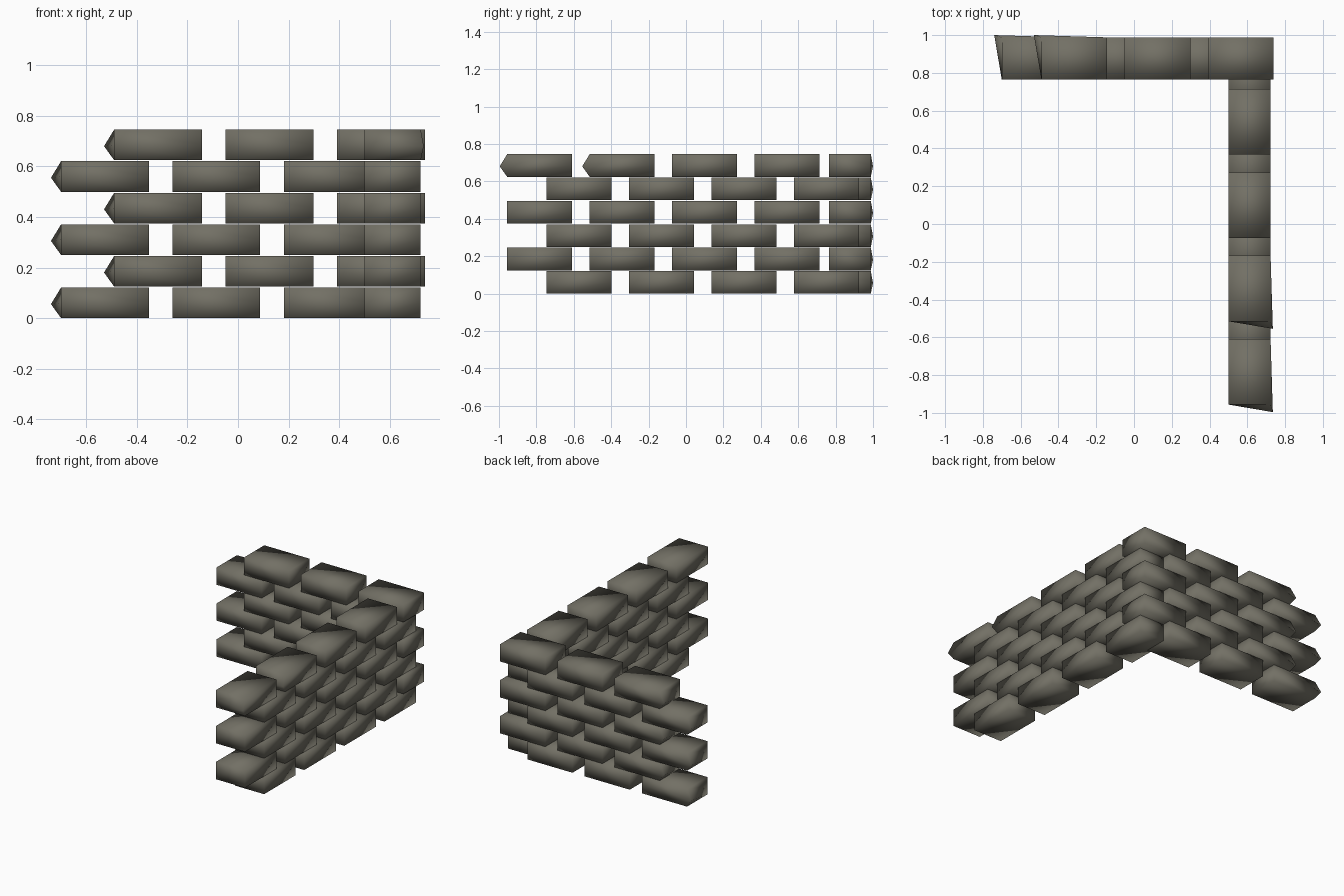
import bpy
import bmesh
from mathutils import Vector

cube = bpy.data.objects.get("Cube")
if cube:
    bpy.data.objects.remove(cube, do_unlink=True)

stone = bpy.data.materials.new("grey_brown_stone")
stone.use_nodes = True
colour = (0.17, 0.162, 0.13, 1)
stone.diffuse_color = colour
stone.node_tree.nodes["Principled BSDF"].inputs["Base Color"].default_value = colour

HEIGHT, PITCH, ROWS = 0.121, 0.125, 6
LENGTH, STEP = 0.347, 0.441


def brick(name, start, inner, outer, z, along_y, pointed):
    """Rounded-looking brick; a pointed one has its outer free corner drawn out."""
    bm = bmesh.new()
    bmesh.ops.create_cube(bm, size=1)
    size = Vector((LENGTH, outer - inner, HEIGHT))
    centre = Vector((start + LENGTH / 2, (inner + outer) / 2, z + HEIGHT / 2))
    # edge loop at mid height
    bmesh.ops.bisect_plane(bm, geom=bm.verts[:] + bm.edges[:] + bm.faces[:],
                           plane_co=(0, 0, 0), plane_no=(0, 0, 1))
    for v in bm.verts:
        tip = pointed and abs(v.co.z) < 0.1 and v.co.x < 0 and v.co.y > 0
        v.co = v.co * size + centre
        if tip:
            v.co += Vector((-0.04, 0.012, -0.005))
        if along_y:
            v.co.x, v.co.y = v.co.y, v.co.x
    bmesh.ops.recalc_face_normals(bm, faces=bm.faces[:])
    for f in bm.faces:
        f.smooth = True
    mesh = bpy.data.meshes.new(name)
    bm.to_mesh(mesh)
    bm.free()
    mesh.materials.append(stone)
    obj = bpy.data.objects.new(name, mesh)
    bpy.context.collection.objects.link(obj)


# Courses of both walls, interlocking at the corner
for row in range(ROWS):
    z = row * PITCH
    odd = row % 2
    for i in range(3):
        brick(f"back_wall_brick_{row}_{i}", (-0.49 if odd else -0.7) + i * STEP,
              0.765, 0.988, z, False, i == 0)
    for i in range(4):
        brick(f"side_wall_brick_{row}_{i}", (-0.956 if odd else -0.745) + i * STEP,
              0.5, 0.723, z, True, row == ROWS - 1 and i < 2)
